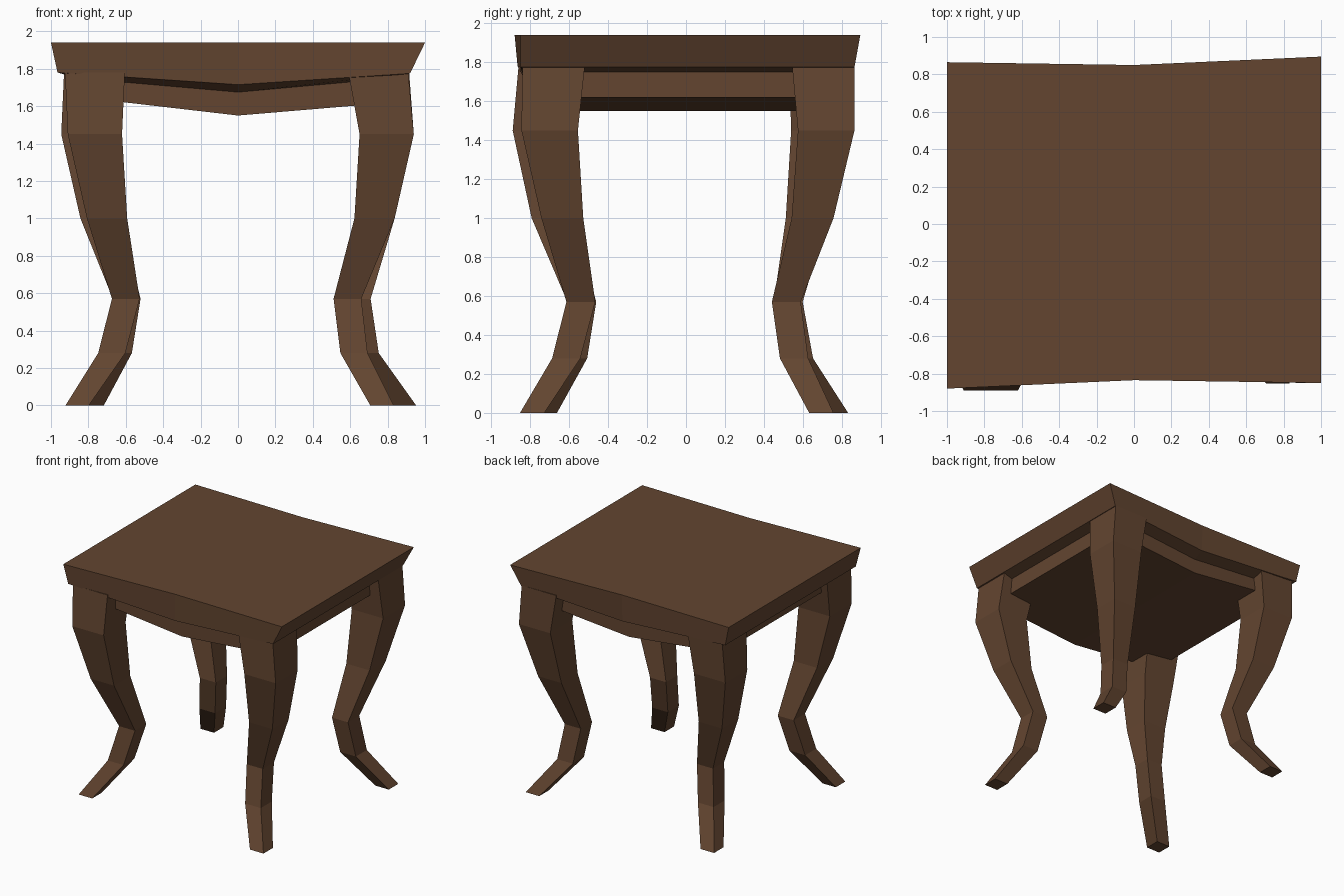
import bpy

if "Cube" in bpy.data.objects:
    bpy.data.objects.remove(bpy.data.objects["Cube"])

wood = bpy.data.materials.new("dark brown wood")
wood.diffuse_color = (0.125, 0.06, 0.03, 1)
wood.use_nodes = True
wood.node_tree.nodes["Principled BSDF"].inputs["Base Color"].default_value = wood.diffuse_color


def loft(name, rings):
    """Closed mesh skinned through equal-sized rings listed counter-clockwise, bottom to top."""
    n = len(rings[0])
    verts = [p for ring in rings for p in ring]
    faces = [(r * n + i, r * n + (i + 1) % n, (r + 1) * n + (i + 1) % n, (r + 1) * n + i)
             for r in range(len(rings) - 1) for i in range(n)]
    # Cap each end as quads across the long direction, so the folded underside stays clean
    for k, base in enumerate((0, (len(rings) - 1) * n)):
        for i in range(n // 2 - 1):
            quad = (base + i, base + i + 1, base + n - 2 - i, base + n - 1 - i)
            faces.append(quad if k else quad[::-1])
    mesh = bpy.data.meshes.new(name)
    mesh.from_pydata(verts, [], faces)
    mesh.materials.append(wood)
    obj = bpy.data.objects.new(name, mesh)
    bpy.context.collection.objects.link(obj)
    return obj


def outline(xs, front, back, zs):
    """Six-point ring: left, middle, right along the front, then back again."""
    return (list(zip(xs, front, zs)) + list(zip(xs, back, zs))[::-1])


# Table top: sloped rim with a bottom edge that dips in the middle
apron_top = outline((-.86, 0, .83), (-.75, -.74, -.74), (.75, .75, .75), (1.75, 1.675, 1.75))
rim = outline((-.965, 0, .92), (-.865, -.83, -.85), (.86, .84, .865), (1.78, 1.715, 1.775))
top = outline((-1, 0, 1), (-.88, -.835, -.85), (.865, .85, .895), (1.94, 1.94, 1.94))
loft("table_top", [apron_top, rim, top])

# Apron: inset block below the top, folded along the middle
apron_low = [(x, y, z) for x, y, z in
             outline((-.86, 0, .83), (-.75, -.74, -.74), (.75, .75, .75), (1.65, 1.55, 1.62))]
loft("apron", [apron_low, apron_top])

# Curved legs: square sections following a separate hand-shaped centre line each
heights = (0, .28, .57, 1.0, 1.45, 1.78)
widths = (.125, .145, .148, .215, .29, .32)
legs = {
    "front_right_leg": ((.77, .62, .585, .73, .795, .75), (-.79, -.615, -.54, -.635, -.70, -.68)),
    "front_left_leg": ((-.86, -.675, -.60, -.70, -.765, -.765), (-.725, -.58, -.535, -.685, -.745, -.70)),
    "back_right_leg": ((.89, .68, .635, .73, .795, .755), (.695, .555, .515, .65, .72, .705)),
    "back_left_leg": ((-.78, -.64, -.595, -.735, -.80, -.77), (.77, .58, .525, .62, .685, .69)),
}
for name, (xs, ys) in legs.items():
    rings = []
    for x, y, z, w in zip(xs, ys, heights, widths):
        h = w / 2
        rings.append([(x - h, y - h, z), (x + h, y - h, z), (x + h, y + h, z), (x - h, y + h, z)])
    loft(name, rings)
